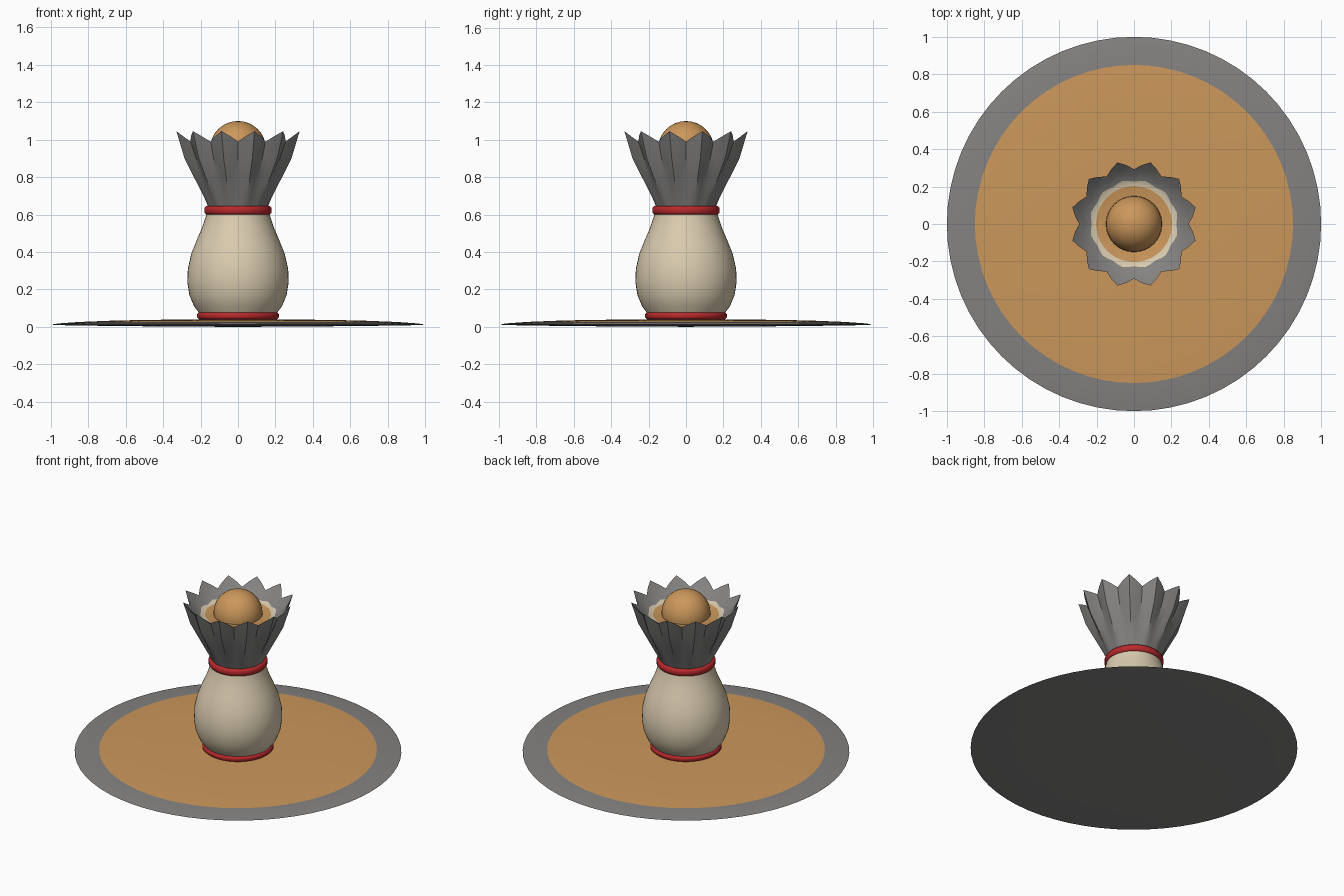
import bpy, bmesh, math

if "Cube" in bpy.data.objects:
    bpy.data.objects.remove(bpy.data.objects["Cube"])

def material(name, rgb):
    m = bpy.data.materials.new(name)
    m.diffuse_color = (*rgb, 1)
    m.use_nodes = True
    m.node_tree.nodes["Principled BSDF"].inputs["Base Color"].default_value = m.diffuse_color
    return m

GREY = material("grey", (0.23, 0.225, 0.22))
ORANGE = material("orange", (0.60, 0.31, 0.105))
CREAM = material("cream", (0.70, 0.60, 0.43))
RED = material("red", (0.48, 0.022, 0.025))

def lathe(name, profile, mats, segs=48, band=None, shape=None, closed=False, angle=40):
    """Spin (r, z) points about z; band[i] is the material of the strip after point i;
    shape(i, angle, r, z) may reshape each ring."""
    bm = bmesh.new()
    rings = []
    for i, (r, z) in enumerate(profile):
        if r < 1e-5:
            rings.append([bm.verts.new((0, 0, z))] * segs)
            continue
        ring = []
        for k in range(segs):
            a = 2 * math.pi * k / segs
            rr, zz = shape(i, a, r, z) if shape else (r, z)
            ring.append(bm.verts.new((rr * math.cos(a), rr * math.sin(a), zz)))
        rings.append(ring)
    n = len(rings)
    for i in range(n if closed else n - 1):
        lo, hi = rings[i], rings[(i + 1) % n]
        for k in range(segs):
            j = (k + 1) % segs
            quad = list(dict.fromkeys([lo[k], lo[j], hi[j], hi[k]]))
            f = bm.faces.new(quad)
            f.smooth = True
            f.material_index = band[i] if band else 0
    bmesh.ops.recalc_face_normals(bm, faces=bm.faces)
    me = bpy.data.meshes.new(name)
    bm.to_mesh(me)
    bm.free()
    for m in mats:
        me.materials.append(m)
    me.set_sharp_from_angle(angle=math.radians(angle))
    ob = bpy.data.objects.new(name, me)
    bpy.context.collection.objects.link(ob)
    return ob

# Shallow round base: grey underside and rim, orange upper face
lathe("base_disc",
      [(0, 0), (0.3, 0.001), (0.7, 0.005), (0.96, 0.009), (1.0, 0.012),
       (0.96, 0.018), (0.85, 0.026), (0.65, 0.034), (0.4, 0.038), (0, 0.040)],
      [GREY, ORANGE], segs=64, band=[0, 0, 0, 0, 0, 0, 1, 1, 1])

# Pear-shaped body
lathe("body",
      [(0, 0.03), (0.185, 0.035), (0.205, 0.07), (0.235, 0.11), (0.26, 0.17),
       (0.271, 0.24), (0.268, 0.31), (0.25, 0.39), (0.222, 0.46), (0.192, 0.53),
       (0.172, 0.59), (0.163, 0.64), (0, 0.64)], [CREAM])

# Red bands round the foot and the neck
def ring(name, r_in, r_out, z0, z1):
    c = 0.010
    lathe(name, [(r_in, z0), (r_out - c, z0), (r_out, z0 + c), (r_out, z1 - c),
                 (r_out - c, z1), (r_in, z1)], [RED], closed=True, angle=60)

ring("foot_band", 0.17, 0.219, 0.040, 0.077)
ring("neck_band", 0.14, 0.180, 0.600, 0.646)

# Pleated cup with twelve points, and its filling
FOLD = [0.0, 0.006, 0.012, 0.018, 0.024, 0.020, 0.006, 0.0, 0.0]
RISE = [0, 0, 0, 0, 0.028, 0.012, 0.004, 0, 0]

def pleat(i, a, r, z):
    t = (a * 12 / (2 * math.pi)) % 1.0
    w = 1 - 4 * abs(t - 0.5)          # +1 at a point, -1 between points
    return r + FOLD[i] * w, z + RISE[i] * w

lathe("pleated_cup",
      [(0.155, 0.63), (0.185, 0.70), (0.232, 0.80), (0.278, 0.90), (0.317, 1.018),
       (0.275, 0.978), (0.232, 0.950), (0.203, 0.942), (0, 0.93)],
      [GREY, CREAM, ORANGE], segs=48, band=[0, 0, 0, 0, 0, 0, 1, 2],
      shape=pleat, angle=35)

# Ball on top
steps = 16
lathe("top_ball",
      [(0.15 * math.sin(math.pi * i / steps), 0.95 - 0.15 * math.cos(math.pi * i / steps))
       for i in range(steps + 1)], [ORANGE], segs=32)
